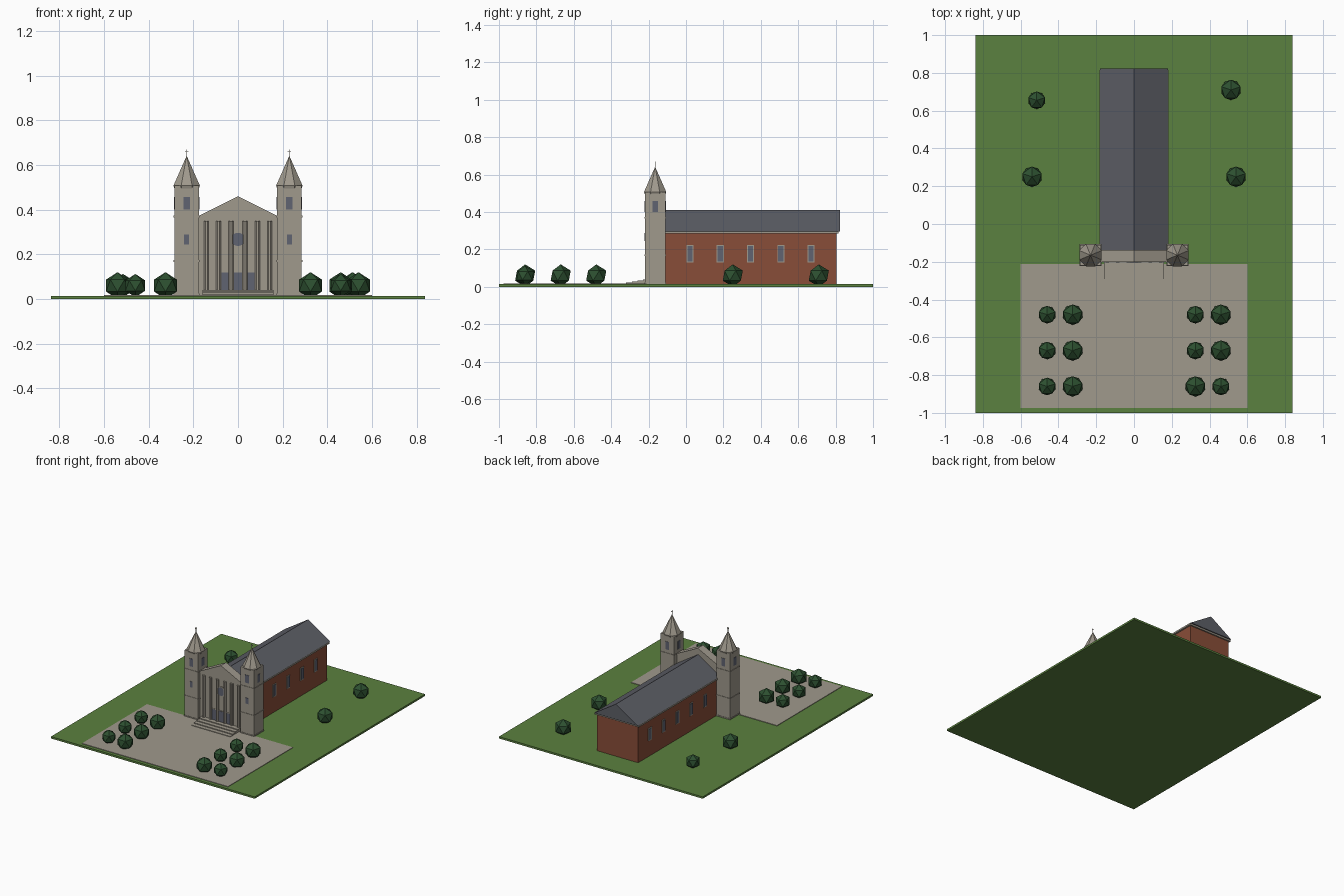
import bpy, bmesh
from math import pi, radians

cube = bpy.data.objects.get("Cube")
if cube:
    bpy.data.objects.remove(cube, do_unlink=True)


def material(name, rgb):
    m = bpy.data.materials.new(name)
    m.use_nodes = True
    m.diffuse_color = (*rgb, 1)
    node = next(n for n in m.node_tree.nodes if n.type == 'BSDF_PRINCIPLED')
    node.inputs["Base Color"].default_value = (*rgb, 1)
    node.inputs["Roughness"].default_value = 0.9
    return m


GRASS = material("grass green", (0.105, 0.22, 0.05))
STONE = material("warm grey stone", (0.35, 0.32, 0.265))
BRICK = material("red brick", (0.25, 0.075, 0.04))
SLATE = material("slate grey", (0.11, 0.115, 0.135))
GLASS = material("blue grey glass", (0.115, 0.125, 0.165))
LEAF = material("dark leaf green", (0.026, 0.08, 0.03))


def finish(name, bm, mat):
    bmesh.ops.recalc_face_normals(bm, faces=bm.faces)
    mesh = bpy.data.meshes.new(name)
    bm.to_mesh(mesh)
    bm.free()
    mesh.materials.append(mat)
    obj = bpy.data.objects.new(name, mesh)
    bpy.context.collection.objects.link(obj)
    return obj


def box(name, mat, x, y, z):
    """Box from (low, high) pairs on each axis."""
    bm = bmesh.new()
    bmesh.ops.create_cube(bm, size=1)
    for v in bm.verts:
        for axis, (lo, hi) in enumerate((x, y, z)):
            v.co[axis] = hi if v.co[axis] > 0 else lo
    return finish(name, bm, mat)


def prism(name, mat, outline, y0, y1):
    """Extrude an (x, z) outline along y."""
    bm = bmesh.new()
    face = bm.faces.new([bm.verts.new((x, y0, z)) for x, z in outline])
    ext = bmesh.ops.extrude_face_region(bm, geom=[face])["geom"]
    bmesh.ops.translate(bm, vec=(0, y1 - y0, 0),
                        verts=[g for g in ext if isinstance(g, bmesh.types.BMVert)])
    return finish(name, bm, mat)


def cone(name, mat, sides, r1, r2, depth, loc, rot=(0, 0, 0)):
    bm = bmesh.new()
    bmesh.ops.create_cone(bm, cap_ends=True, segments=sides,
                          radius1=r1, radius2=r2, depth=depth)
    obj = finish(name, bm, mat)
    obj.location, obj.rotation_euler = loc, rot
    return obj


def around(c, half):
    return (c - half, c + half)


# Grounds
box("lawn", GRASS, (-0.838, 0.838), (-1, 1), (0, 0.014))
box("paved_square", STONE, (-0.6, 0.6), (-0.975, -0.212), (0.01, 0.018))

# Nave with cornice and pitched roof
box("nave_walls", BRICK, (-0.17, 0.17), (-0.15, 0.805), (0.01, 0.29))
box("nave_cornice", STONE, (-0.183, 0.183), (-0.15, 0.815), (0.285, 0.297))
prism("nave_roof", SLATE, [(-0.18, 0.297), (0.18, 0.297), (0, 0.412)], -0.15, 0.823)
for side in (-1, 1):
    for i in range(5):
        y = 0.021 + 0.162 * i
        for label, mat, half, z, out in (("frame", STONE, 0.019, (0.13, 0.224), 0.174),
                                         ("pane", GLASS, 0.014, (0.136, 0.218), 0.176)):
            box(f"nave_window_{label}", mat, sorted((side * 0.168, side * out)),
                around(y, half), z)

# Gabled front with raking mouldings
gable = [(-0.18, 0.01), (0.18, 0.01), (0.18, 0.365), (0, 0.453), (-0.18, 0.365)]
prism("front_wall", STONE, gable, -0.195, -0.142)
moulding = [(-0.18, 0.36), (0, 0.448), (0.18, 0.36),
            (0.18, 0.37), (0, 0.46), (-0.18, 0.37)]
prism("gable_moulding", STONE, moulding, -0.201, -0.138)

# Columns, doors and round window
for x in (0.031, 0.087, 0.142):
    for side in (-1, 1):
        cone("front_column", STONE, 8, 0.0115, 0.0115, 0.31,
             (side * x, -0.197, 0.195), (0, 0, pi / 8))
for x, half in ((-0.059, 0.016), (0, 0.019), (0.059, 0.016)):
    box("front_door", GLASS, around(x, half), (-0.199, -0.19), (0.038, 0.118))
box("transom", STONE, (-0.087, 0.087), (-0.198, -0.19), (0.118, 0.123))
face_front = (pi / 2, 0, 0)
cone("round_window_frame", STONE, 16, 0.036, 0.036, 0.01, (0, -0.196, 0.267), face_front)
cone("round_window_pane", GLASS, 16, 0.03, 0.03, 0.012, (0, -0.197, 0.267), face_front)

# Entrance steps
for i in range(4):
    box("entrance_step", STONE, (-0.16, 0.16), (-0.32 + 0.03 * i, -0.19),
        (0.014, 0.022 + 0.006 * i))

# Twin towers
CY = -0.165
for side in (-1, 1):
    cx = side * 0.23
    box("tower_shaft", STONE, around(cx, 0.055), around(CY, 0.055), (0.01, 0.508))
    for z in (0.02, 0.17, 0.37):
        box("tower_band", STONE, around(cx, 0.058), around(CY, 0.058), around(z, 0.004))
    # Belfry openings on all four faces, slits in front
    z = (0.4, 0.458)
    box("belfry_window_front_back", GLASS, around(cx, 0.015), around(CY, 0.0575), z)
    box("belfry_window_sides", GLASS, around(cx, 0.0575), around(CY, 0.015), z)
    box("tower_slit_window", GLASS, around(cx, 0.011), (CY - 0.0575, CY), (0.245, 0.288))
    # Eight-sided spire with a cross
    cone("tower_eaves", STONE, 8, 0.06, 0.064, 0.012, (cx, CY, 0.502), (0, 0, pi / 8))
    cone("tower_spire", STONE, 8, 0.064, 0, 0.134, (cx, CY, 0.575), (0, 0, pi / 8))
    box("cross_post", STONE, around(cx, 0.0015), around(CY, 0.0015), (0.635, 0.67))
    box("cross_arm", STONE, around(cx, 0.008), around(CY, 0.0015), (0.658, 0.661))

# Faceted bushes: planted rows on the square, loose ones on the lawn
BIG, SMALL = 0.06, 0.052
bushes = [(-0.515, 0.655, SMALL), (-0.54, 0.25, BIG), (0.513, 0.71, BIG), (0.54, 0.25, BIG)]
for i, y in enumerate((-0.48, -0.67, -0.86)):
    bushes += [(-0.46, y, SMALL), (-0.325, y, BIG),
               (0.325, y, BIG if i == 2 else SMALL),
               (0.46, y, SMALL if i == 2 else BIG)]
for i, (x, y, r) in enumerate(bushes):
    bm = bmesh.new()
    bmesh.ops.create_icosphere(bm, subdivisions=1, radius=r)
    bush = finish("bush", bm, LEAF)
    bush.location = (x, y, 0.06)
    bush.rotation_euler.z = radians(18)
